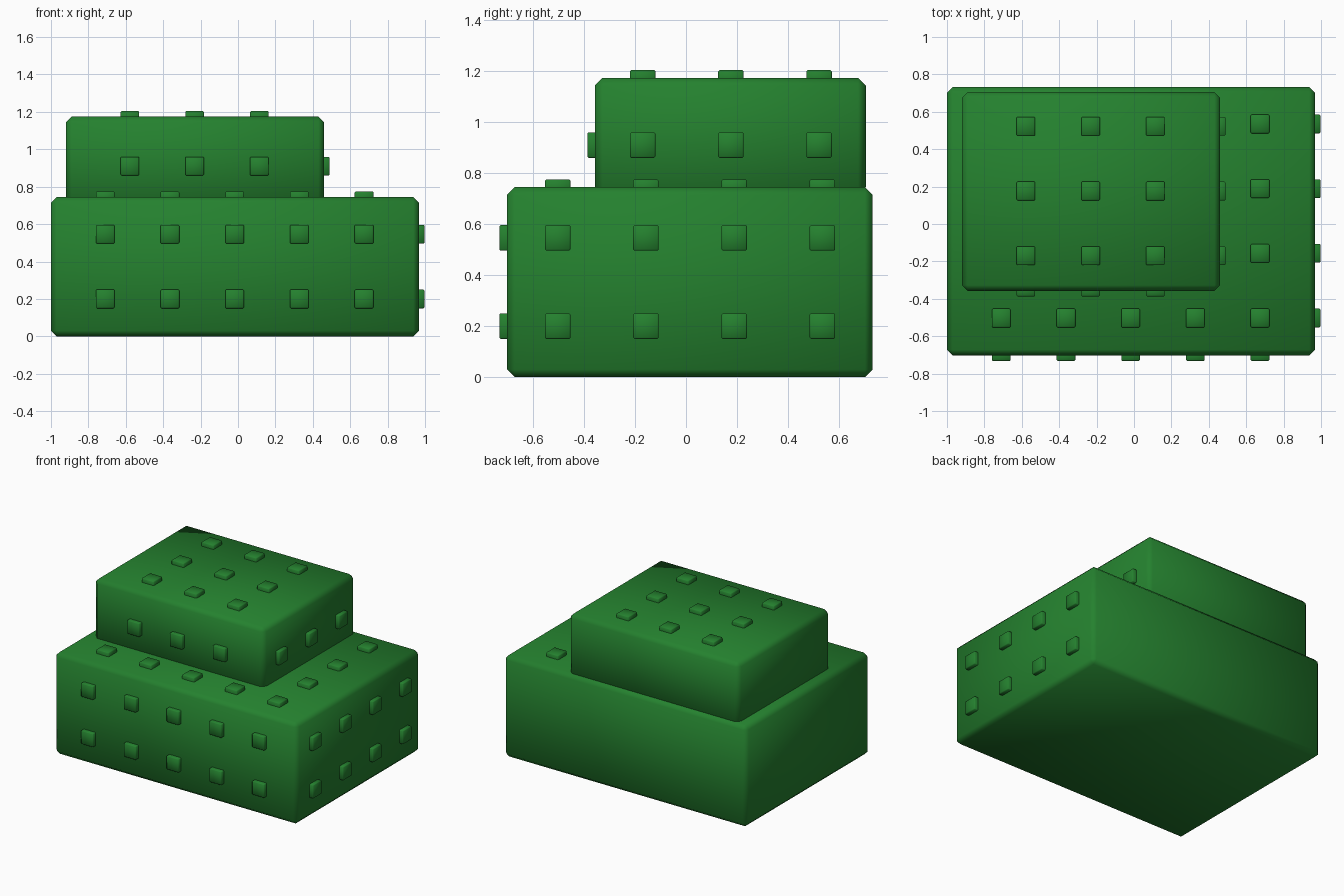
import bpy
import bmesh
import math
from mathutils import Vector

cube = bpy.data.objects.get("Cube")
if cube:
    bpy.data.objects.remove(cube, do_unlink=True)

GREEN = (0.018, 0.22, 0.028, 1.0)
green = bpy.data.materials.new("leaf green")
green.use_nodes = True
green.diffuse_color = GREEN
green.node_tree.nodes["Principled BSDF"].inputs["Base Color"].default_value = GREEN


def block(name, low, high, bevel):
    """Chamfered, softly shaded box between two corners."""
    low, high = Vector(low), Vector(high)
    bm = bmesh.new()
    bmesh.ops.create_cube(bm, size=1)
    bmesh.ops.scale(bm, vec=high - low, verts=bm.verts)
    mesh = bpy.data.meshes.new(name)
    bm.to_mesh(mesh)
    bm.free()
    mesh.materials.append(green)
    obj = bpy.data.objects.new(name, mesh)
    obj.location = (low + high) / 2
    bpy.context.collection.objects.link(obj)
    mod = obj.modifiers.new("chamfer", "BEVEL")
    mod.width = bevel
    mod.segments = 1
    bpy.ops.object.select_all(action="DESELECT")
    obj.select_set(True)
    bpy.context.view_layer.objects.active = obj
    bpy.ops.object.modifier_apply(modifier=mod.name)
    bpy.ops.object.shade_smooth_by_angle(angle=math.radians(60))
    return obj


def stud(name, point, axis, side):
    """Small square stud standing out from a face at the given point."""
    half = Vector((0.05, 0.05, 0.05))
    half[axis] = 0.03
    centre = Vector(point)
    block(name, centre - half, centre + half, 0.005)


# Two stacked hedge blocks
X0, X1, Y0, Y1, Z1 = -1.0, 0.967, -0.702, 0.732, 0.745
UX1, UY0, UZ1 = 0.46, -0.357, 1.174
block("lower_block", (X0, Y0, 0), (X1, Y1, Z1), 0.03)
block("upper_block", (-0.92, UY0, Z1 - 0.03), (UX1, 0.705, UZ1), 0.03)

STEP = 0.346
lower_x = [-0.71 + STEP * i for i in range(5)]
lower_y = [-0.503 + STEP * i for i in range(4)]
lower_z = [0.2, 0.2 + STEP]
upper_x = [-0.578 + STEP * i for i in range(3)]
upper_y = [-0.17 + STEP * i for i in range(3)]
upper_z = 0.91

# Lower block studs: front, left side, exposed top
for z in lower_z:
    for x in lower_x:
        stud("lower_front_stud", (x, Y0, z), 1, -1)
    for y in lower_y:
        stud("lower_side_stud", (X1, y, z), 0, 1)
for x in lower_x:
    stud("ledge_front_stud", (x, lower_y[0], Z1), 2, 1)
for y in lower_y[1:]:
    stud("ledge_side_stud", (lower_x[-1], y, Z1), 2, 1)

# Upper block studs: front, left side, top
for x in upper_x:
    stud("upper_front_stud", (x, UY0, upper_z), 1, -1)
    for y in upper_y:
        stud("upper_top_stud", (x, y, UZ1), 2, 1)
for y in upper_y:
    stud("upper_side_stud", (UX1, y, upper_z), 0, 1)
